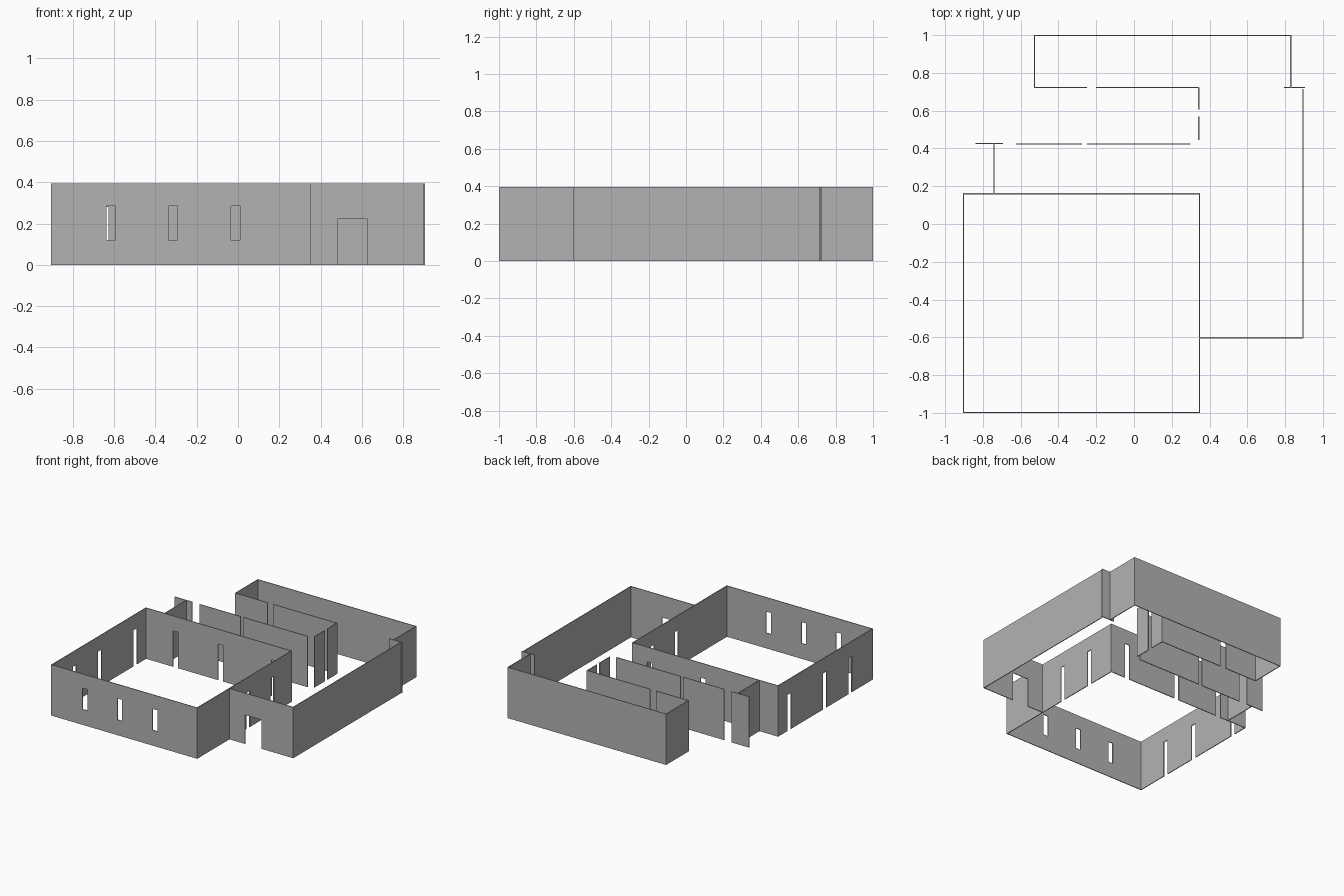
import bpy
import bmesh
import math

if "Cube" in bpy.data.objects:
    bpy.data.objects.remove(bpy.data.objects["Cube"], do_unlink=True)

HEIGHT = 0.395
THICK = 0.006

grey = bpy.data.materials.new("wall_grey")
grey.use_nodes = True
colour = (0.45, 0.45, 0.45, 1.0)
grey.diffuse_color = colour
grey.node_tree.nodes["Principled BSDF"].inputs["Base Color"].default_value = colour


def wall(name, axis, fixed, start, end, openings=()):
    """Thin upright wall along an axis; openings are (centre, width, bottom, top)."""
    us, zs = {start, end}, {0.0, HEIGHT}
    for c, w, low, high in openings:
        us |= {c - w / 2, c + w / 2}
        zs |= {low, high}
    us, zs = sorted(us), sorted(zs)

    bm = bmesh.new()

    def point(u, z):
        return bm.verts.new((u, fixed, z) if axis == "x" else (fixed, u, z))

    grid = [[point(u, z) for z in zs] for u in us]
    for i in range(len(us) - 1):
        for j in range(len(zs) - 1):
            u, z = (us[i] + us[i + 1]) / 2, (zs[j] + zs[j + 1]) / 2
            if any(abs(u - c) < w / 2 and low < z < high for c, w, low, high in openings):
                continue
            bm.faces.new((grid[i][j], grid[i + 1][j], grid[i + 1][j + 1], grid[i][j + 1]))
    loose = [v for v in bm.verts if not v.link_faces]
    bmesh.ops.delete(bm, geom=loose, context="VERTS")
    bmesh.ops.dissolve_limit(bm, angle_limit=math.radians(1), verts=bm.verts, edges=bm.edges)

    mesh = bpy.data.meshes.new(name)
    bm.to_mesh(mesh)
    bm.free()
    mesh.materials.append(grey)
    obj = bpy.data.objects.new(name, mesh)
    bpy.context.collection.objects.link(obj)
    solid = obj.modifiers.new("thickness", "SOLIDIFY")
    solid.thickness = THICK
    solid.offset = 0
    return obj


def slots(centres, low=0.0, high=0.28):
    return [(c, 0.042, low, high) for c in centres]


# Large room
wall("room_front_wall", "x", -0.997, -0.905, 0.35, slots((-0.615, -0.315, -0.012), 0.12, 0.285))
wall("room_back_wall", "x", 0.16, -0.905, 0.35, slots((-0.648, -0.26, 0.2)))
wall("room_left_wall", "y", 0.347, -1.0, 0.163, slots((-0.375, -0.08)))
wall("room_right_wall", "y", -0.902, -1.0, 0.163, slots((-0.72, -0.41, 0.025)))

# Entrance and long side wall
wall("entrance_wall", "x", -0.602, 0.35, 0.893, [(0.555, 0.14, 0.0, 0.225)])
wall("side_wall", "y", 0.895, -0.605, 0.715)
wall("side_stub", "x", 0.722, 0.795, 0.905)

# Rear enclosure
wall("rear_wall", "x", 0.997, -0.53, 0.833)
wall("rear_left_return", "y", 0.83, 0.725, 1.0)
wall("rear_right_return", "y", -0.527, 0.725, 1.0)

# Inner partitions, broken by full-height gaps
for i, (a, b) in enumerate(((-0.53, -0.25), (-0.2, 0.345))):
    wall(f"rear_partition_{i}", "x", 0.722, a, b)
for i, (a, b) in enumerate(((-0.625, -0.275), (-0.25, 0.3))):
    wall(f"corridor_partition_{i}", "x", 0.424, a, b)
for i, (a, b) in enumerate(((0.445, 0.57), (0.605, 0.722))):
    wall(f"cross_partition_{i}", "y", 0.343, a, b)

# T-shaped stub beside the corridor
wall("corridor_stub", "y", -0.742, 0.163, 0.424)
wall("corridor_stub_end", "x", 0.426, -0.84, -0.693)
